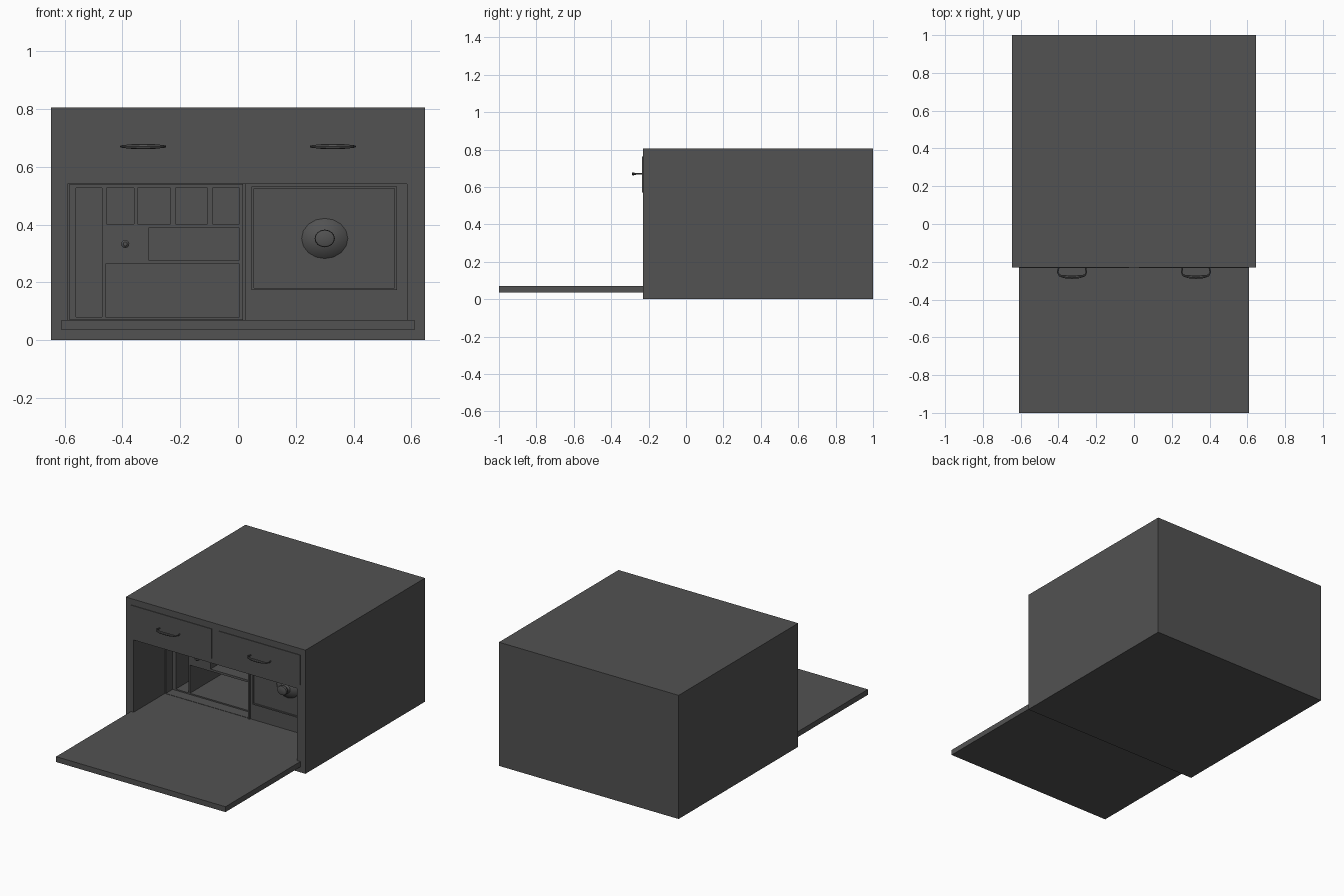
import bpy, bmesh, math
from mathutils import Matrix, Vector

if "Cube" in bpy.data.objects:
    bpy.data.objects.remove(bpy.data.objects["Cube"])

grey = bpy.data.materials.new("dark_grey")
grey.diffuse_color = (0.085, 0.085, 0.085, 1)
grey.use_nodes = True
grey.node_tree.nodes["Principled BSDF"].inputs["Base Color"].default_value = grey.diffuse_color


def finish(name, bm):
    bmesh.ops.recalc_face_normals(bm, faces=bm.faces)
    me = bpy.data.meshes.new(name)
    bm.to_mesh(me)
    bm.free()
    me.materials.append(grey)
    ob = bpy.data.objects.new(name, me)
    bpy.context.collection.objects.link(ob)
    return ob


def box(name, x0, x1, y0, y1, z0, z1):
    bm = bmesh.new()
    bmesh.ops.create_cube(bm, size=1)
    for v in bm.verts:
        v.co = Vector(((x0 + x1) / 2 + v.co.x * (x1 - x0),
                       (y0 + y1) / 2 + v.co.y * (y1 - y0),
                       (z0 + z1) / 2 + v.co.z * (z1 - z0)))
    return finish(name, bm)


def cut(target, *dims):
    cutter = box("cutter", *dims)
    cutter.hide_render = True
    mod = target.modifiers.new("cut", 'BOOLEAN')
    mod.operation = 'DIFFERENCE'
    mod.solver = 'EXACT'
    mod.object = cutter
    bpy.context.view_layer.objects.active = target
    bpy.ops.object.modifier_apply(modifier=mod.name)
    bpy.data.objects.remove(cutter, do_unlink=True)


def smooth(ob):
    bpy.ops.object.select_all(action='DESELECT')
    ob.select_set(True)
    bpy.context.view_layer.objects.active = ob
    bpy.ops.object.shade_smooth_by_angle(angle=math.radians(35))


def lathe(name, profile, sides, centre, squash=1.0):
    """Spin (radius, y) pairs about a front-to-back axis."""
    bm = bmesh.new()
    rings = []
    for r, y in profile:
        rings.append([bm.verts.new((centre[0] + r * math.cos(2 * math.pi * i / sides), y,
                                    centre[1] + squash * r * math.sin(2 * math.pi * i / sides)))
                      for i in range(sides)])
    for a, b in zip(rings, rings[1:]):
        for i in range(sides):
            j = (i + 1) % sides
            bm.faces.new((a[i], a[j], b[j], b[i]))
    bm.faces.new(rings[0])
    bm.faces.new(rings[-1])
    return finish(name, bm)


# Cabinet body with the writing compartment hollowed out
body = box("cabinet_body", -0.647, 0.647, -0.23, 1.0, 0, 0.805)
cut(body, -0.59, 0.585, -0.4, 0.09, 0.07, 0.54)
cut(body, -0.583, 0.016, 0.0, 0.16, 0.072, 0.538)

# Pigeonholes: tall slot, long shelf, middle shelf and four small ones
holes = [(-0.56, -0.47, 0.08, 0.527),
         (-0.458, 0.005, 0.08, 0.263),
         (-0.31, 0.005, 0.277, 0.388)]
for x0, x1 in ((-0.455, -0.36), (-0.348, -0.234), (-0.216, -0.105), (-0.088, 0.005)):
    holes.append((x0, x1, 0.402, 0.527))
for x0, x1, z0, z1 in holes:
    cut(body, x0, x1, 0.1, 0.9, z0, z1)

# Fold-down writing flap
box("writing_flap", -0.61, 0.61, -1.0, -0.229, 0.035, 0.07)

# Divider and small cupboard door with a sunken panel
box("divider", 0.016, 0.026, 0.08, 0.2, 0.07, 0.54)
door = box("cupboard_door", 0.047, 0.55, 0.08, 0.1, 0.173, 0.532)
cut(door, 0.055, 0.542, 0.05, 0.088, 0.181, 0.524)

# Cupboard knob and little drawer knob
knob = lathe("cupboard_knob", [(0.08, 0.09), (0.08, 0.083), (0.06, 0.066), (0.035, 0.058),
                               (0.028, 0.045), (0.035, 0.032), (0.033, 0.022), (0.022, 0.018)],
             16, (0.3, 0.352), 0.87)
smooth(knob)
small = lathe("small_drawer_knob", [(0.006, 0.165), (0.006, 0.15), (0.014, 0.14),
                                    (0.014, 0.13), (0.007, 0.124)], 12, (-0.39, 0.333))
smooth(small)

# Top drawers with tapered bow handles
for side, label in ((-1, "left"), (1, "right")):
    xs = sorted((side * 0.61, side * 0.027))
    box(label + "_drawer_front", xs[0], xs[1], -0.234, -0.225, 0.57, 0.764)
    path = [(-0.07, -0.228, 0.004), (-0.076, -0.255, 0.004), (-0.068, -0.272, 0.005),
            (-0.04, -0.279, 0.008), (0, -0.281, 0.009), (0.04, -0.279, 0.008),
            (0.068, -0.272, 0.005), (0.076, -0.255, 0.004), (0.07, -0.228, 0.004)]
    bm = bmesh.new()
    rings = []
    for i, (px, py, r) in enumerate(path):
        a, b = path[max(i - 1, 0)], path[min(i + 1, len(path) - 1)]
        t = Vector((b[0] - a[0], b[1] - a[1], 0)).normalized()
        n = Vector((-t.y, t.x, 0))
        c = Vector((side * 0.328 + px, py, 0.67))
        rings.append([bm.verts.new(c + r * (n * math.cos(k * math.pi / 4)
                                            + Vector((0, 0, 1)) * math.sin(k * math.pi / 4)))
                      for k in range(8)])
    for a, b in zip(rings, rings[1:]):
        for k in range(8):
            bm.faces.new((a[k], a[(k + 1) % 8], b[(k + 1) % 8], b[k]))
    bm.faces.new(rings[0])
    bm.faces.new(rings[-1])
    smooth(finish(label + "_handle", bm))
